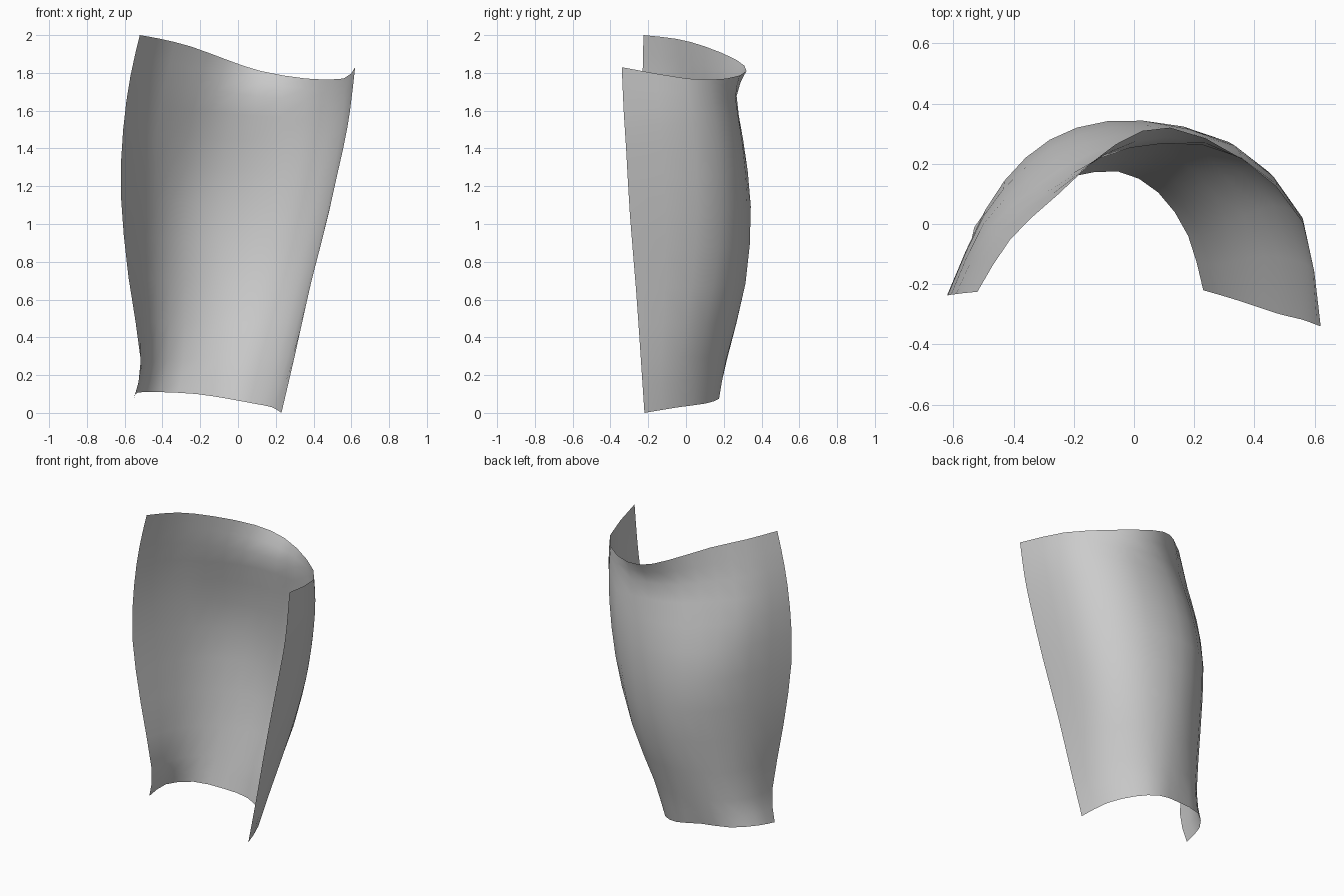
import bpy, bmesh
from mathutils import Vector

if "Cube" in bpy.data.objects:
    bpy.data.objects.remove(bpy.data.objects["Cube"])


def section(z_left, z_right, xy):
    """Cross-section from left edge, round the back, to right edge; z tilts linearly."""
    n = len(xy) - 1
    return [Vector((x, y, z_left + (z_right - z_left) * i / n)) for i, (x, y) in enumerate(xy)]


def spline(pts, steps):
    """Catmull-Rom curve through the points, open ended."""
    p = [2 * pts[0] - pts[1]] + list(pts) + [2 * pts[-1] - pts[-2]]
    out = []
    for i in range(1, len(p) - 2):
        a, b, c, d = p[i - 1:i + 3]
        for k in range(steps):
            t = k / steps
            out.append(0.5 * (2 * b + (c - a) * t + (2 * a - 5 * b + 4 * c - d) * t ** 2
                              + (3 * b - a - 3 * c + d) * t ** 3))
    return out + [pts[-1].copy()]


# Wavy lower and upper rims
lower_rim = [Vector(v) for v in (
    (-.55, -.155, .08), (-.53, -.01, .108), (-.41, .115, .11), (-.22, .155, .10),
    (-.055, .175, .075), (.08, .105, .05), (.18, -.04, .03), (.23, -.22, 0))]
upper_rim = [Vector(v) for v in (
    (-.52, -.225, 2.0), (-.41, -.05, 1.98), (-.25, .10, 1.94), (-.06, .265, 1.87),
    (.12, .32, 1.81), (.36, .215, 1.77), (.56, .005, 1.77), (.62, -.34, 1.83))]

# Sections between the rims
sections = [
    lower_rim,
    section(.28, .30, [(-.515, -.18), (-.48, 0), (-.37, .14), (-.2, .205),
                       (-.02, .215), (.14, .14), (.265, -.03), (.30, -.24)]),
    section(.72, .66, [(-.58, -.205), (-.485, .035), (-.36, .19), (-.19, .29),
                       (.01, .315), (.235, .235), (.365, .03), (.38, -.265)]),
    section(1.15, 1.05, [(-.62, -.235), (-.495, .045), (-.36, .22), (-.19, .32),
                         (.03, .343), (.29, .275), (.465, .06), (.475, -.297)]),
    section(1.5, 1.4, [(-.608, -.235), (-.50, 0), (-.35, .15), (-.165, .265),
                       (.06, .303), (.335, .26), (.53, .045), (.557, -.317)]),
    section(1.78, 1.6, [(-.57, -.23), (-.46, -.035), (-.30, .10), (-.115, .218),
                        (.10, .268), (.355, .225), (.56, .02), (.593, -.33)]),
    upper_rim,
]

# Curved shell: smooth each section, then smooth up each column
rows = [spline(s, 2) for s in sections]
columns = [spline(c, 2) for c in zip(*rows)]

bm = bmesh.new()
grid = [[bm.verts.new(p) for p in col] for col in columns]
for a, b in zip(grid, grid[1:]):
    for j in range(len(a) - 1):
        bm.faces.new((a[j], a[j + 1], b[j + 1], b[j])).smooth = True
mesh = bpy.data.meshes.new("curved_shell")
bm.to_mesh(mesh)
bm.free()

shell = bpy.data.objects.new("curved_shell", mesh)
bpy.context.collection.objects.link(shell)
